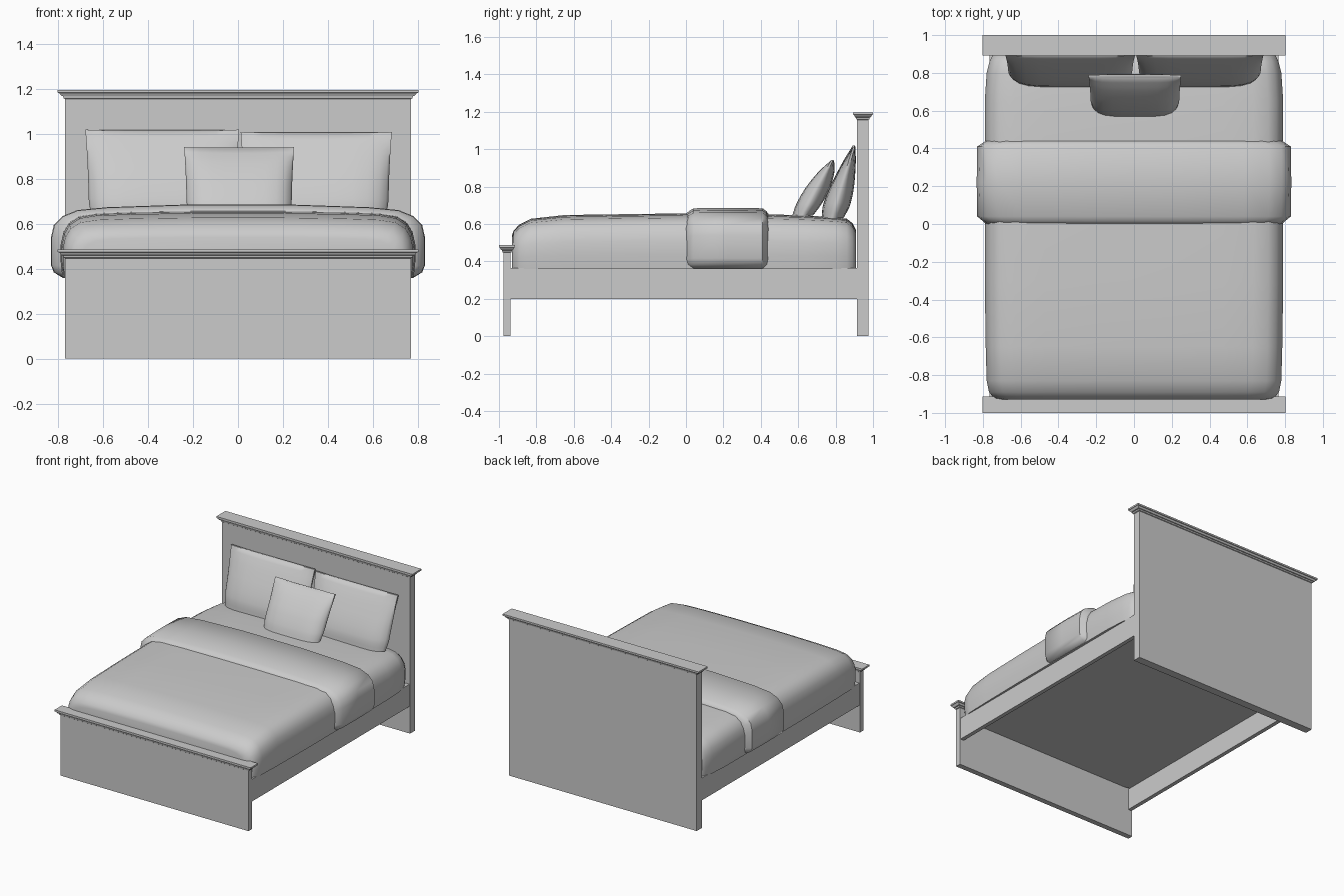
import bpy, bmesh, math

cube = bpy.data.objects.get("Cube")
if cube:
    bpy.data.objects.remove(cube, do_unlink=True)

grey = bpy.data.materials.new("plain grey")
grey.use_nodes = True
GREY = (0.6, 0.6, 0.6, 1)
grey.diffuse_color = GREY
grey.node_tree.nodes["Principled BSDF"].inputs["Base Color"].default_value = GREY


def loft(name, rings, smooth=None):
    """Skin closed rings of equal length and cap both ends."""
    bm = bmesh.new()
    rows = [[bm.verts.new(p) for p in ring] for ring in rings]
    n = len(rows[0])
    for a, b in zip(rows, rows[1:]):
        for i in range(n):
            j = (i + 1) % n
            bm.faces.new((a[i], a[j], b[j], b[i]))
    bm.faces.new(rows[0])
    bm.faces.new(rows[-1])
    bmesh.ops.recalc_face_normals(bm, faces=bm.faces)
    mesh = bpy.data.meshes.new(name)
    bm.to_mesh(mesh)
    bm.free()
    mesh.materials.append(grey)
    ob = bpy.data.objects.new(name, mesh)
    bpy.context.collection.objects.link(ob)
    if smooth:
        bpy.ops.object.select_all(action='DESELECT')
        ob.select_set(True)
        bpy.context.view_layer.objects.active = ob
        bpy.ops.object.shade_smooth_by_angle(angle=math.radians(smooth))
    return ob


def rect(x0, x1, y0, y1, z):
    return [(x0, y0, z), (x1, y0, z), (x1, y1, z), (x0, y1, z)]


def box(name, x0, x1, y0, y1, z0, z1):
    return loft(name, [rect(x0, x1, y0, y1, z0), rect(x0, x1, y0, y1, z1)])


# Headboard and footboard, each with a stepped moulding on top
CAP = [(0, -0.04), (0.2, -0.037), (0.28, -0.028), (0.5, -0.026),
       (0.8, -0.014), (1, -0.012), (1, 0)]


def board(name, y0, y1, top, back, front):
    box(name, -0.77, 0.77, y0, y1, 0, top - 0.02)
    loft(name + "_moulding", [
        rect(-0.77 - 0.033 * k, 0.77 + 0.033 * k,
             y0 - front * k, y1 + back * k, top + dz) for k, dz in CAP])


board("headboard", 0.915, 0.975, 1.197, 0.025, 0.022)
board("footboard", -0.977, -0.937, 0.487, 0.023, 0.023)

# Side rails
for side, s in (("left", 1), ("right", -1)):
    box(side + "_rail", *sorted((s * 0.735, s * 0.765)), -0.94, 0.92, 0.2, 0.365)


# Bedding: an arched section swept along the bed
def bedding(name, arch, base, stations):
    section = arch + [(-x, z) for x, z in reversed(arch)]
    loft(name, [[(x * hw, y, base + z * (top - base)) for x, z in section]
                for y, hw, top in stations], 50)


bedding("mattress",
        [(0.99, 0), (1, 0.25), (1, 0.5), (0.985, 0.68), (0.955, 0.82),
         (0.9, 0.92), (0.8, 0.965), (0.6, 0.985), (0.25, 1)], 0.36,
        [(-0.93, 0.70, 0.54), (-0.922, 0.74, 0.565), (-0.89, 0.768, 0.598),
         (-0.83, 0.78, 0.628), (-0.65, 0.785, 0.648), (-0.3, 0.79, 0.653),
         (0.0, 0.79, 0.657), (0.45, 0.79, 0.652), (0.65, 0.79, 0.645),
         (0.8, 0.78, 0.636), (0.86, 0.765, 0.628), (0.89, 0.75, 0.605),
         (0.908, 0.72, 0.57)])
bedding("folded_blanket",
        [(0.94, 0), (0.985, 0.07), (1, 0.17), (1, 0.55), (0.985, 0.72),
         (0.94, 0.84), (0.86, 0.925), (0.7, 0.965), (0.3, 1)], 0.362,
        [(0.0, 0.785, 0.655), (0.015, 0.80, 0.668), (0.04, 0.83, 0.684),
         (0.22, 0.833, 0.686), (0.41, 0.83, 0.684), (0.43, 0.80, 0.668),
         (0.44, 0.785, 0.655)])


# Pillows: leaning cushions, plump at the bottom and thin at the top edge
def pillow(name, x0, x1, low, high, depths):
    cx, hw = (x0 + x1) / 2, (x1 - x0) / 2
    rows, cols = 14, 12
    rings = []
    for r in range(rows + 1):
        v = r / rows
        t = v * (len(depths) - 1)
        i = min(int(t), len(depths) - 2)
        depth = depths[i] + (depths[i + 1] - depths[i]) * (t - i)
        width = hw * (0.955 + 0.045 * v ** 2 - 0.04 * max(0, 1 - v * 6))
        front, back = [], []
        for c in range(cols + 1):
            u = math.sin((c / cols - 0.5) * math.pi)
            d = max(0.006, depth * (1 - abs(u) ** 5) ** 0.6)
            lift = 0.012 * u * u * (v - 0.4)
            y = low[0] + (high[0] - low[0]) * v
            z = low[1] + (high[1] - low[1]) * v + lift
            front.append((cx + u * width, y - d, z))
            back.append((cx + u * width, y + d, z))
        rings.append(front + back[::-1])
    loft(name, rings, 60)


BIG = [0.06, 0.073, 0.07, 0.06, 0.046, 0.03, 0.008]
SMALL = [0.056, 0.067, 0.069, 0.066, 0.056, 0.04, 0.01]
pillow("right_pillow", -0.68, 0.005, (0.785, 0.635), (0.897, 1.013), BIG)
pillow("left_pillow", 0.012, 0.685, (0.785, 0.635), (0.897, 1.002), BIG)
pillow("small_pillow", -0.24, 0.25, (0.625, 0.648), (0.782, 0.935), SMALL)
